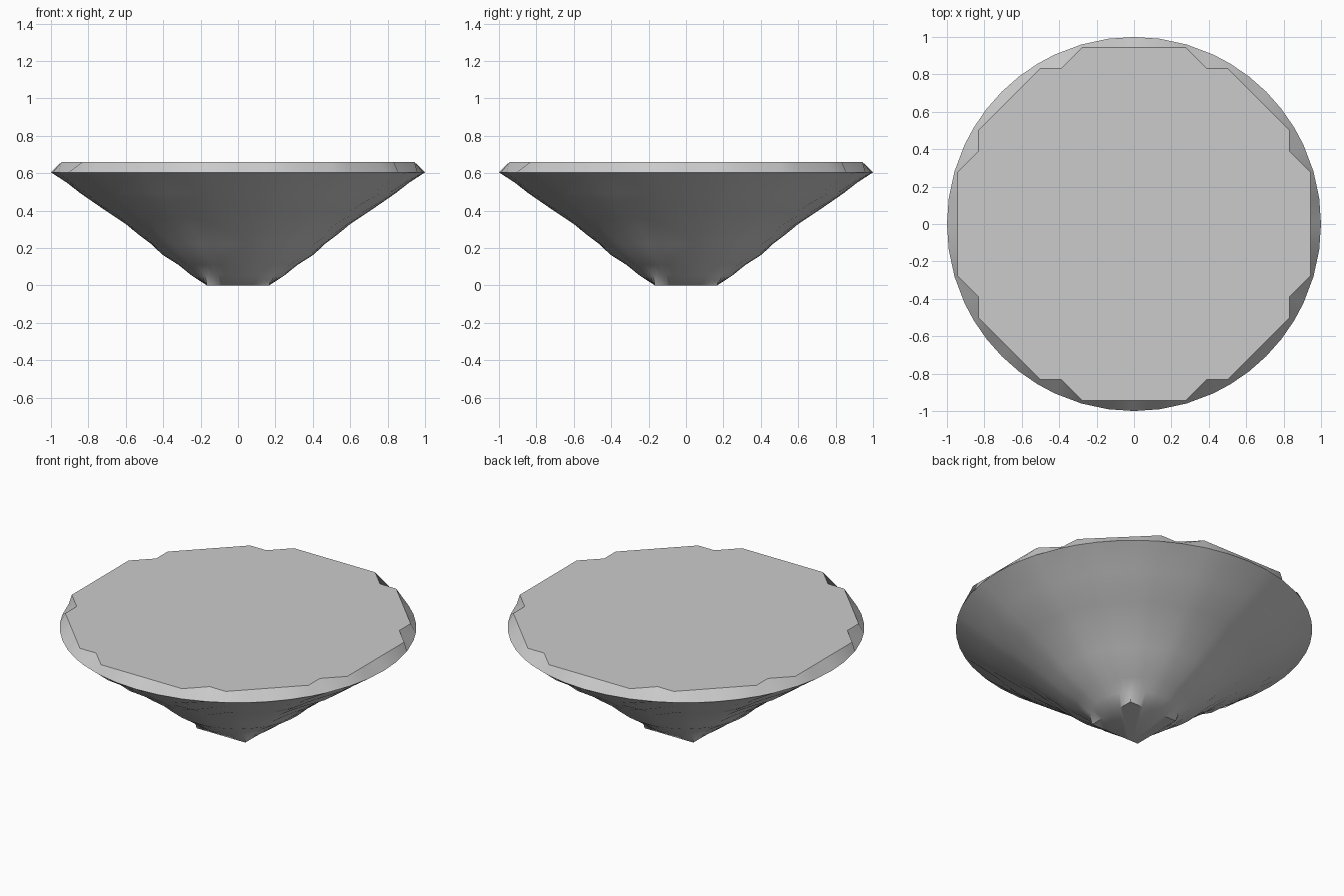
import bpy, bmesh, math

cube = bpy.data.objects.get("Cube")
if cube:
    bpy.data.objects.remove(cube, do_unlink=True)

STEP = 0.111  # height of one terrace layer

grey = bpy.data.materials.new("plain grey")
grey.use_nodes = True
colour = (0.6, 0.6, 0.6, 1)
grey.diffuse_color = colour
grey.node_tree.nodes["Principled BSDF"].inputs["Base Color"].default_value = colour

# Notched rim outline: one eighth, mirrored to a quarter
eighth = [(8.5, 0), (8.5, 1.2), (8.5, 2.5), (7.5, 3.5), (7.5, 4.5), (6.75, 5.25)]
quarter = eighth + [(6, 6)] + [(y, x) for x, y in reversed(eighth[1:])]
outline = []
for turn in range(4):
    c, s = ((1, 0), (0, 1), (-1, 0), (0, -1))[turn]
    outline += [(c * x - s * y, s * x + c * y) for x, y in quarter]
angles = [math.atan2(y, x) for x, y in outline]
notches = [math.hypot(x, y) * STEP for x, y in outline]


def ring(bm, z, radii):
    return [bm.verts.new((r * math.cos(a), r * math.sin(a), z))
            for a, r in zip(angles, radii)]


bm = bmesh.new()

# Square foot
half = 1.5 * STEP
rings = [ring(bm, 0, [half / max(abs(math.cos(a)), abs(math.sin(a))) for a in angles])]

# Cone wall: round rings alternate with gently notched ones
wall = [0.25, 0.32, 0.405, 0.465, 0.535, 0.605, 0.685, 0.77, 0.845, 0.92, 1.0]
for i, radius in enumerate(wall):
    wobble = 0 if i % 2 == 0 else 0.5
    rings.append(ring(bm, (i + 1) * STEP / 2 * 0.99,
                      [radius * (1 + wobble * (n / 0.955 - 1)) for n in notches]))

# Bevelled rim up to the flat top
rings.append(ring(bm, 0.66, notches))

for low, high in zip(rings, rings[1:]):
    for i in range(len(low)):
        j = (i + 1) % len(low)
        bm.faces.new((low[i], low[j], high[j], high[i]))
bm.faces.new(rings[-1])
bm.faces.new(rings[0][::-1])
bmesh.ops.recalc_face_normals(bm, faces=bm.faces[:])

mesh = bpy.data.meshes.new("cone_bowl")
bm.to_mesh(mesh)
bm.free()
mesh.materials.append(grey)
bowl = bpy.data.objects.new("cone_bowl", mesh)
bpy.context.collection.objects.link(bowl)

bpy.ops.object.select_all(action="DESELECT")
bowl.select_set(True)
bpy.context.view_layer.objects.active = bowl
bpy.ops.object.shade_smooth_by_angle(angle=math.radians(40))
